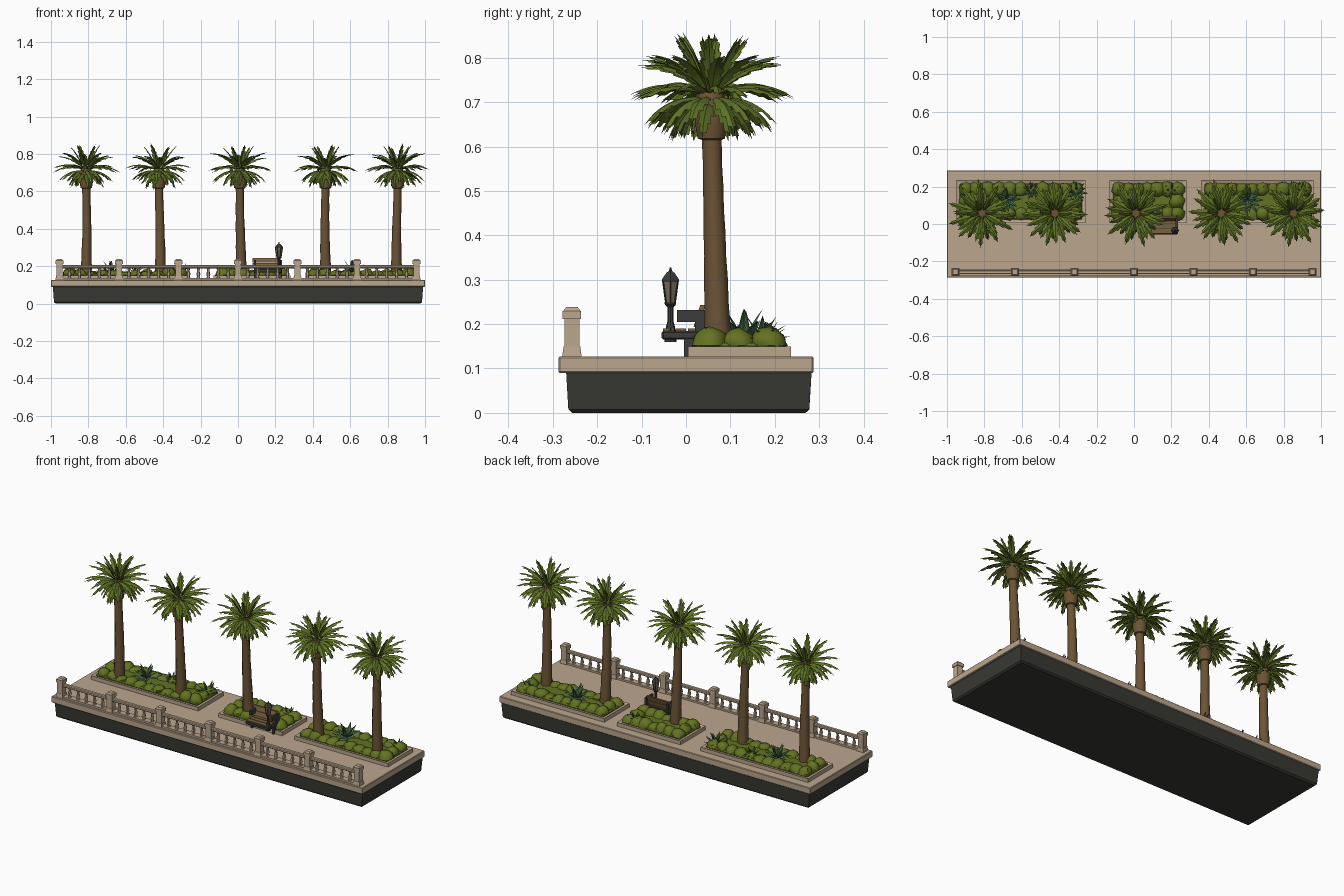
import bpy, bmesh, math, random
from mathutils import Vector, Matrix

if "Cube" in bpy.data.objects:
    bpy.data.objects.remove(bpy.data.objects["Cube"])

random.seed(4)

def mat(name, rgb):
    m = bpy.data.materials.new(name)
    m.diffuse_color = (*rgb, 1)
    m.use_nodes = True
    m.node_tree.nodes["Principled BSDF"].inputs["Base Color"].default_value = m.diffuse_color
    return m

STONE = mat("pale stone", (0.50, 0.38, 0.27))
DARK = mat("dark base", (0.040, 0.042, 0.034))
BARK = mat("bark brown", (0.15, 0.088, 0.036))
FROND = mat("frond green", (0.115, 0.17, 0.018))
DEEP = mat("deep frond green", (0.085, 0.125, 0.016))
BUSH = mat("bush green", (0.125, 0.17, 0.016))
AGAVE = mat("agave green", (0.075, 0.16, 0.075))
WOOD = mat("bench wood", (0.20, 0.12, 0.05))
IRON = mat("dark iron", (0.045, 0.045, 0.043))
GLASS = mat("lamp glass", (0.20, 0.16, 0.11))

def finish(bm, name, mats, smooth=False):
    bmesh.ops.recalc_face_normals(bm, faces=bm.faces)
    me = bpy.data.meshes.new(name)
    bm.to_mesh(me)
    bm.free()
    for m in mats:
        me.materials.append(m)
    ob = bpy.data.objects.new(name, me)
    bpy.context.collection.objects.link(ob)
    if smooth:
        bpy.context.view_layer.objects.active = ob
        ob.select_set(True)
        bpy.ops.object.shade_smooth_by_angle(angle=math.radians(45))
        ob.select_set(False)
    return ob

def add_box(bm, x0, x1, y0, y1, z0, z1, taper=1.0):
    vs = bmesh.ops.create_cube(bm, size=1)["verts"]
    for v in vs:
        k = taper if v.co.z > 0 else 1
        v.co = Vector(((x0 + x1) / 2 + v.co.x * (x1 - x0) * k,
                       (y0 + y1) / 2 + v.co.y * (y1 - y0) * k,
                       z0 if v.co.z < 0 else z1))
    return vs

def box(name, m, *dims, bevel=0.0):
    bm = bmesh.new()
    add_box(bm, *dims)
    if bevel:
        bmesh.ops.bevel(bm, geom=bm.edges[:], offset=bevel, segments=1, affect='EDGES')
    return finish(bm, name, [m])

def add_tube(bm, rings, sides, mi=0):
    """rings: list of (x, y, z, radius)"""
    loops = []
    for x, y, z, r in rings:
        loops.append([bm.verts.new((x + r * math.cos(a * math.tau / sides),
                                    y + r * math.sin(a * math.tau / sides), z)) for a in range(sides)])
    faces = [bm.faces.new(loops[0][::-1]), bm.faces.new(loops[-1])]
    for a, b in zip(loops, loops[1:]):
        for i in range(sides):
            j = (i + 1) % sides
            faces.append(bm.faces.new((a[i], a[j], b[j], b[i])))
    for f in faces:
        f.material_index = mi

def add_leaf(bm, origin, az, elev, length, width, droop, teeth, mi=0):
    """folded leaf blade that arcs outward; teeth gives a serrated outline"""
    n = 10
    out = Vector((math.cos(az), math.sin(az), 0))
    side = Vector((-math.sin(az), math.cos(az), 0))
    p, rows = Vector(origin), []
    for i in range(n + 1):
        t = i / n
        e = elev - droop * t
        d = out * math.cos(e) + Vector((0, 0, math.sin(e)))
        up = Vector((0, 0, math.cos(e))) - out * math.sin(e)
        w = width * min(1, 0.35 + 2.2 * t) * (1 - t ** 2.5)
        if teeth and i % 2:
            w *= 0.66
        sweep = d * (0.012 if teeth and i % 2 == 0 and i < n else 0)
        rows.append([bm.verts.new(p + side * w - up * w * 0.45 + sweep), bm.verts.new(p),
                     bm.verts.new(p - side * w - up * w * 0.45 + sweep)])
        p = p + d * length / n
    for a, b in zip(rows, rows[1:]):
        for k in (0, 1):
            bm.faces.new((a[k], a[k + 1], b[k + 1], b[k])).material_index = mi

# quay: dark footing and paved slab
bm = bmesh.new()
for v in add_box(bm, -0.99, 0.99, -0.27, 0.283, 0, 0.092):
    if v.co.z < 0.01:
        v.co.x *= 0.993
        v.co.y *= 0.98
bmesh.ops.bevel(bm, geom=[e for e in bm.edges if all(v.co.z < 0.01 for v in e.verts)],
                offset=0.008, segments=1, affect='EDGES')
finish(bm, "footing", [DARK])
box("paved_slab", STONE, -1, 1, -0.287, 0.287, 0.09, 0.127, bevel=0.003)

# balustrade: plinth, rails, posts and balusters
POSTS = [-0.954 + i * 0.318 for i in range(7)]
box("rail_plinth", STONE, -0.97, 0.97, -0.275, -0.24, 0.126, 0.137)
box("top_rail", STONE, -0.954, 0.954, -0.268, -0.246, 0.188, 0.205, bevel=0.004)
bm = bmesh.new()
for x in POSTS:
    add_box(bm, x - 0.022, x + 0.022, -0.279, -0.235, 0.126, 0.15, 0.85)
    add_box(bm, x - 0.017, x + 0.017, -0.274, -0.24, 0.15, 0.215)
    add_box(bm, x - 0.021, x + 0.021, -0.278, -0.236, 0.212, 0.23)
    add_box(bm, x - 0.019, x + 0.019, -0.276, -0.238, 0.23, 0.238, 0.7)
finish(bm, "rail_posts", [STONE])
bm = bmesh.new()
for x in POSTS[:-1]:
    for k in range(1, 6):
        bx = x + k * 0.318 / 6
        add_tube(bm, [(bx, -0.257, z, r) for z, r in
                      ((0.135, 0.011), (0.145, 0.007), (0.158, 0.011), (0.175, 0.006), (0.19, 0.009))], 6)
finish(bm, "balusters", [STONE], True)

# planters: kerb, bed of low cover, bushes round the edge
PLANTERS = [(-0.95, -0.26), (-0.13, 0.28), (0.36, 0.96)]
for i, (x0, x1) in enumerate(PLANTERS):
    bm = bmesh.new()
    add_box(bm, x0, x1, 0.005, 0.236, 0.126, 0.149)
    top = [f for f in bm.faces if f.normal.z > 0.9 or f.calc_center_median().z > 0.148]
    bmesh.ops.inset_region(bm, faces=top, thickness=0.016)
    for v in {v for f in top for v in f.verts}:
        v.co.z -= 0.004
    finish(bm, f"planter_kerb_{i}", [STONE])
    box(f"planting_bed_{i}", BUSH, x0 + 0.018, x1 - 0.018, 0.023, 0.218, 0.14, 0.157, bevel=0.006)

    bm = bmesh.new()
    n = round((x1 - x0) / 0.062)
    spots = [(x0 + 0.05 + (x1 - x0 - 0.1) * k / (n - 1), y) for k in range(n) for y in (0.055, 0.185)]
    spots += [(x0 + 0.05, 0.12), (x1 - 0.05, 0.12)]
    for x, y in spots:
        near_end = min(x - x0, x1 - x) < 0.16
        h = random.uniform(0.034, 0.046) if near_end else random.uniform(0.016, 0.036)
        r = random.uniform(0.034, 0.043)
        vs = bmesh.ops.create_icosphere(bm, subdivisions=2, radius=1)["verts"]
        for v in vs:
            k = random.uniform(0.88, 1.1)
            v.co = Vector((x + v.co.x * r * k, y + v.co.y * r * k, 0.152 + v.co.z * h * k * (1 if v.co.z > 0 else 0.2)))
    finish(bm, f"bushes_{i}", [BUSH], True)
box("bare_soil", BARK, 0.69, 0.79, 0.165, 0.212, 0.15, 0.16)

# agaves
for i, (x, y, s) in enumerate([(-0.68, 0.13, 1.1), (-0.31, 0.17, 0.9), (-0.55, 0.18, 0.7),
                               (0.61, 0.13, 1.15), (0.2, 0.18, 0.7), (0.9, 0.18, 0.7)]):
    bm = bmesh.new()
    for ring, (cnt, elev) in enumerate(((7, 0.35), (6, 0.75), (4, 1.2))):
        for k in range(cnt):
            add_leaf(bm, (x, y, 0.16), (k + ring * 0.5) * math.tau / cnt + random.uniform(-.15, .15),
                     elev, 0.075 * s, 0.011 * s, 0.35, False)
    finish(bm, f"agave_{i}", [AGAVE])

# palms: trunk with swollen boot, then rings of fronds
FRONDS = [(6, 1.25, 0.135, 0.018, 0.5, 0), (9, 0.85, 0.165, 0.022, 0.95, 0),
          (11, 0.42, 0.172, 0.024, 1.05, 0), (11, 0.0, 0.15, 0.024, 1.1, 0), (9, -0.35, 0.12, 0.022, 1.0, 1)]
for i, x in enumerate([-0.813, -0.42, 0.013, 0.468, 0.85]):
    bm = bmesh.new()
    rings = []
    for k in range(10):
        t = k / 9
        r = 0.0215 + 0.009 * (1 - t) ** 1.6 + (0.0012 if k % 2 else 0)
        rings.append((x + 0.004 * math.sin(3 * t + i), 0.072 - 0.014 * t, 0.145 + 0.47 * t, r))
    cx, cy = rings[-1][0], 0.057
    rings += [(cx, cy, 0.618, 0.031), (cx, cy, 0.65, 0.037), (cx, cy, 0.69, 0.039), (cx, cy, 0.725, 0.026)]
    add_tube(bm, rings, 9)
    finish(bm, f"palm_trunk_{i}", [BARK], True)

    bm = bmesh.new()
    for ring, (cnt, elev, length, width, droop, mi) in enumerate(FRONDS):
        for k in range(cnt):
            az = (k + 0.5 * (ring % 2)) * math.tau / cnt + random.uniform(-0.12, 0.12) + i
            start = (cx + 0.018 * math.cos(az), cy + 0.018 * math.sin(az), 0.735 - 0.008 * ring)
            add_leaf(bm, start, az, elev + random.uniform(-0.1, 0.1),
                     length * random.uniform(0.92, 1.06), width, droop, True, mi)
    finish(bm, f"palm_fronds_{i}", [FROND, DEEP])

# bench: iron seat frame with legs, sloped wooden back
box("bench_seat", IRON, 0.085, 0.235, -0.055, 0.035, 0.165, 0.185, bevel=0.004)
bm = bmesh.new()
for k in range(3):
    add_box(bm, 0.09, 0.228, -0.052 + k * 0.028, -0.028 + k * 0.028, 0.185, 0.19)
finish(bm, "bench_slats", [WOOD])
bm = bmesh.new()
for k in range(2):
    z = 0.193 + k * 0.026
    for v in add_box(bm, 0.078, 0.226, 0.016, 0.028, z, z + 0.024):
        v.co.y += (v.co.z - 0.19) * 0.3
finish(bm, "bench_back", [WOOD])
bm = bmesh.new()
for x in (0.085, 0.222):
    add_box(bm, x, x + 0.012, -0.005, 0.03, 0.126, 0.17)
    add_box(bm, x, x + 0.012, -0.02, 0.045, 0.205, 0.232)
    add_box(bm, x, x + 0.012, 0.02, 0.045, 0.18, 0.21)
finish(bm, "bench_end_frames", [IRON])

# lamp: post, glazed lantern, cap with finial
LX, LY = 0.219, -0.035
def lathe(name, m, prof, sides):
    bm = bmesh.new()
    add_tube(bm, [(LX, LY, z, r) for z, r in prof], sides)
    finish(bm, name, [m])
lathe("lamp_post", IRON, [(0.16, 0.014), (0.195, 0.01), (0.205, 0.007), (0.238, 0.007), (0.245, 0.013), (0.25, 0.013)], 8)
lathe("lamp_glass", GLASS, [(0.248, 0.011), (0.298, 0.019)], 6)
lathe("lamp_cap", IRON, [(0.296, 0.022), (0.301, 0.022), (0.315, 0.011), (0.32, 0.004), (0.328, 0.002)], 6)
bm = bmesh.new()
for k in range(6):
    c, s = math.cos(k * math.tau / 6), math.sin(k * math.tau / 6)
    add_tube(bm, [(LX + 0.0115 * c, LY + 0.0115 * s, 0.248, 0.0022),
                  (LX + 0.0195 * c, LY + 0.0195 * s, 0.298, 0.0022)], 4)
finish(bm, "lamp_bars", [IRON])
